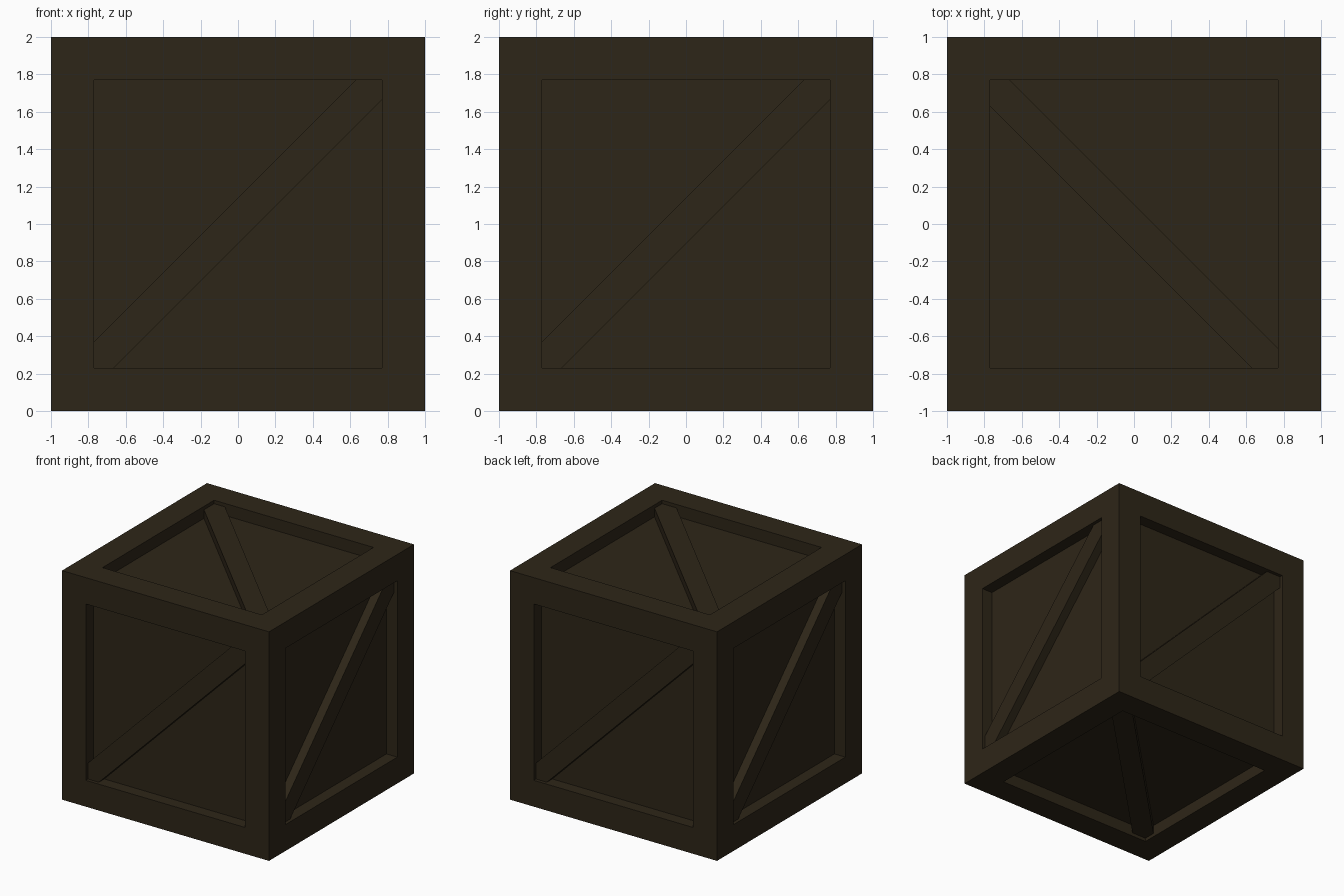
import bpy, bmesh
from math import pi
from mathutils import Matrix

if "Cube" in bpy.data.objects:
    bpy.data.objects.remove(bpy.data.objects["Cube"])

RIM = 0.23       # frame width
DEPTH = 0.105    # panel recess
SINK = 0.03      # brace face below the frame face
A = 1 - RIM      # half opening

wood = bpy.data.materials.new("dark_wood")
wood.diffuse_color = (0.027, 0.019, 0.009, 1)
wood.use_nodes = True
wood.node_tree.nodes["Principled BSDF"].inputs["Base Color"].default_value = wood.diffuse_color


def add_object(name, bm):
    bmesh.ops.recalc_face_normals(bm, faces=bm.faces)
    mesh = bpy.data.meshes.new(name)
    bm.to_mesh(mesh)
    bm.free()
    mesh.materials.append(wood)
    obj = bpy.data.objects.new(name, mesh)
    bpy.context.collection.objects.link(obj)
    return obj


# Crate body: cube with a square-edged recessed panel on every face
bm = bmesh.new()
bmesh.ops.create_cube(bm, size=2, matrix=Matrix.Translation((0, 0, 1)))
sides = bm.faces[:]
bmesh.ops.inset_individual(bm, faces=sides, thickness=RIM, use_even_offset=True)
panels = bmesh.ops.extrude_discrete_faces(bm, faces=sides)["faces"]
bm.normal_update()
for step, verts in [(f.normal * -DEPTH, f.verts[:]) for f in panels]:
    for v in verts:
        v.co += step
add_object("crate_body", bm)

# Diagonal brace: six-sided outline fitted to the opening corners
HI, LO = 0.14, 0.105
OUTLINE = [(-A, -A), (-A + LO, -A), (A, A - LO), (A, A), (A - HI, A), (-A, -A + HI)]


def add_brace(name, turn):
    bm = bmesh.new()
    face = bm.faces.new([bm.verts.new((x, -1 + SINK, z)) for x, z in OUTLINE])
    ext = bmesh.ops.extrude_face_region(bm, geom=[face], use_keep_orig=True)
    verts = [g for g in ext["geom"] if isinstance(g, bmesh.types.BMVert)]
    bmesh.ops.translate(bm, verts=verts, vec=(0, DEPTH - SINK, 0))
    bm.transform(Matrix.Translation((0, 0, 1)) @ turn)
    add_object(name, bm)


# Four side braces, then top and bottom
for i, side in enumerate(("front", "right", "back", "left")):
    add_brace(side + "_brace", Matrix.Rotation(i * pi / 2, 4, 'Z'))
top = Matrix.Rotation(pi / 2, 4, 'Z') @ Matrix.Rotation(-pi / 2, 4, 'X')
add_brace("top_brace", top)
add_brace("bottom_brace", Matrix.Rotation(pi, 4, 'Y') @ top)
